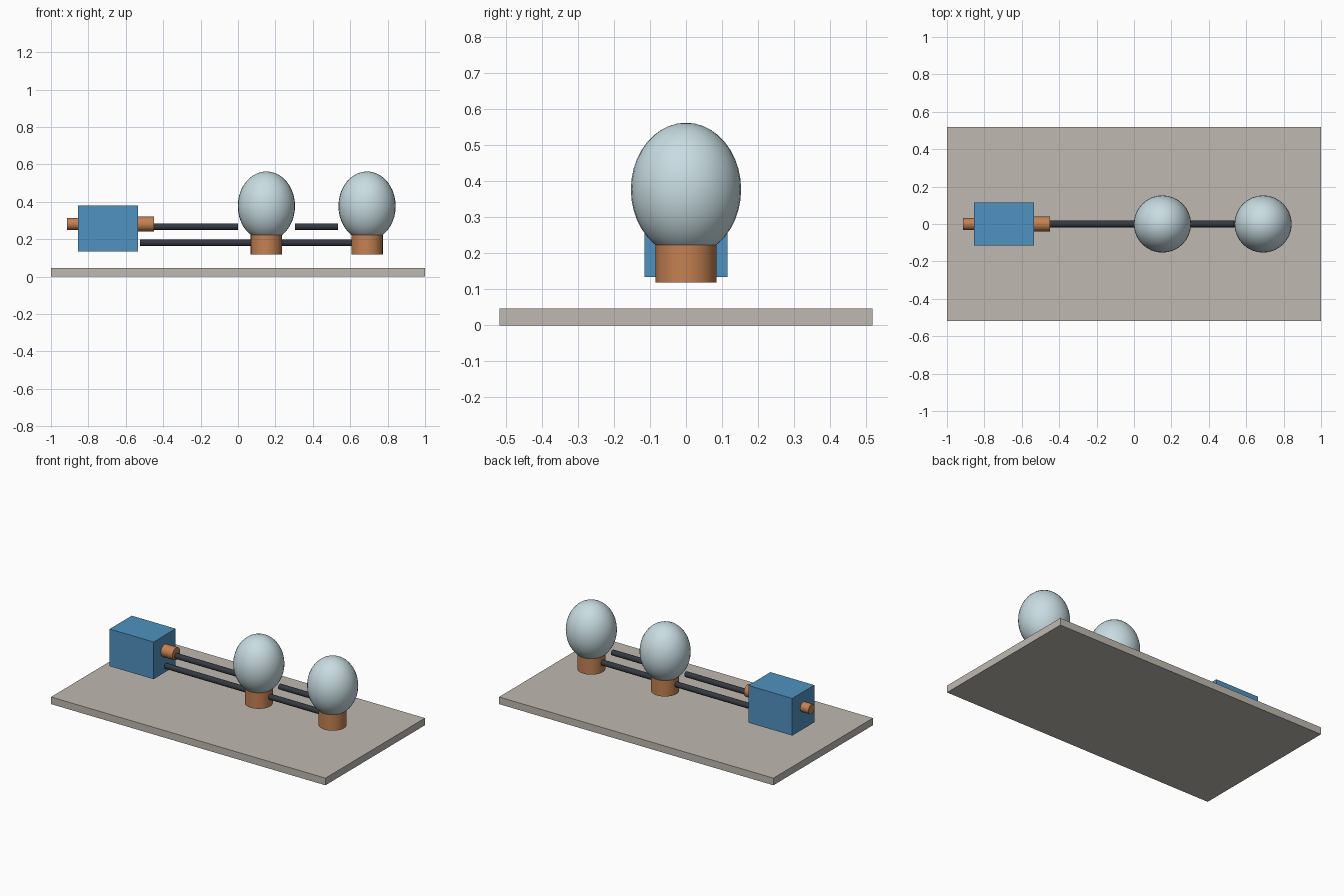
import bpy
import math

cube = bpy.data.objects.get("Cube")
if cube:
    bpy.data.objects.remove(cube, do_unlink=True)


def material(name, rgb):
    m = bpy.data.materials.new(name)
    m.use_nodes = True
    m.diffuse_color = (*rgb, 1)
    m.node_tree.nodes["Principled BSDF"].inputs["Base Color"].default_value = (*rgb, 1)
    return m


stone = material("warm grey", (0.52, 0.49, 0.44))
blue = material("blue", (0.08, 0.29, 0.53))
copper = material("copper", (0.55, 0.22, 0.085))
glass = material("pale glass", (0.58, 0.72, 0.76))
rubber = material("dark rubber", (0.035, 0.042, 0.052))


def finish(name, mat, smooth=False):
    ob = bpy.context.object
    ob.name = name
    ob.data.materials.append(mat)
    if smooth:
        bpy.ops.object.shade_smooth_by_angle(angle=math.radians(40))
    return ob


def box(name, mat, center, size):
    bpy.ops.mesh.primitive_cube_add(size=1, location=center)
    ob = finish(name, mat)
    ob.scale = size


def rod(name, mat, x0, x1, z, radius, sides=24):
    """Cylinder lying along x."""
    bpy.ops.mesh.primitive_cylinder_add(
        vertices=sides, radius=radius, depth=x1 - x0,
        location=((x0 + x1) / 2, 0, z), rotation=(0, math.pi / 2, 0))
    finish(name, mat, True)


# Base board
box("base_board", stone, (0, 0, 0.0235), (2, 1.036, 0.047))

# Battery with its two terminals
box("battery", blue, (-0.695, 0, 0.257), (0.32, 0.23, 0.245))
rod("battery_rear_terminal", copper, -0.915, -0.85, 0.281, 0.032)
rod("battery_front_terminal", copper, -0.54, -0.45, 0.281, 0.04)

# Bulbs in their sockets
for side, x in (("inner", 0.152), ("outer", 0.69)):
    bpy.ops.mesh.primitive_cylinder_add(
        vertices=32, radius=0.084, depth=0.107, location=(x, 0, 0.1715))
    finish(side + "_socket", copper, True)
    bpy.ops.mesh.primitive_uv_sphere_add(
        segments=32, ring_count=20, radius=1, location=(x, 0, 0.377))
    finish(side + "_bulb", glass, True).scale = (0.153, 0.153, 0.185)

# Upper wires stop short of the bulbs, lower wires run into the sockets
for name, x0, x1, z in (("upper_wire_battery", -0.46, 0.0, 0.267),
                        ("upper_wire_link", 0.305, 0.535, 0.267),
                        ("lower_wire_battery", -0.525, 0.08, 0.181),
                        ("lower_wire_link", 0.22, 0.62, 0.181)):
    rod(name, rubber, x0, x1, z, 0.018, 16)
